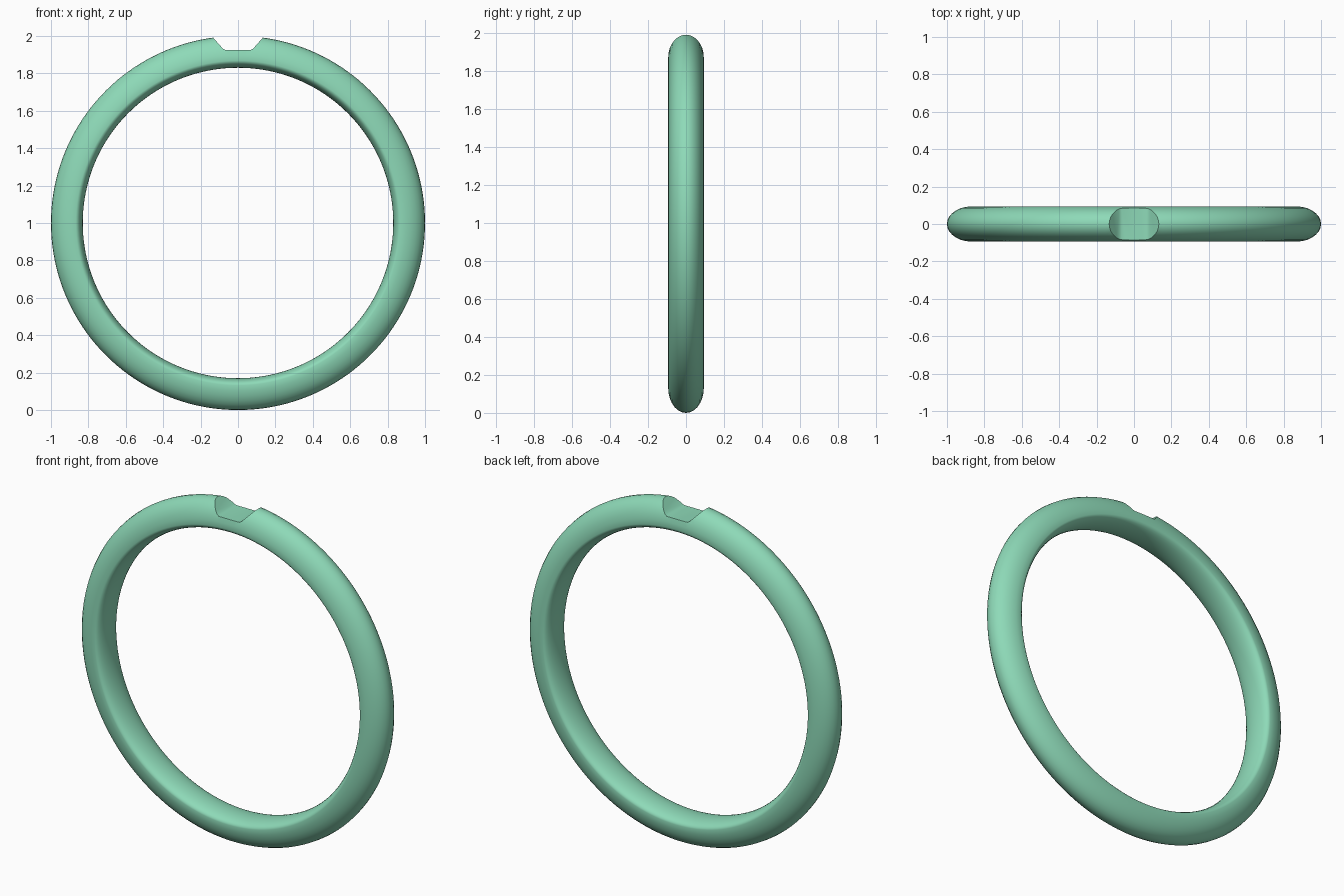
import bpy, bmesh
from math import sin, cos, pi

if "Cube" in bpy.data.objects:
    bpy.data.objects.remove(bpy.data.objects["Cube"])

# Coloured material
green = bpy.data.materials.new("mint_green")
green.diffuse_color = (0.27, 0.70, 0.48, 1)
green.use_nodes = True
green.node_tree.nodes["Principled BSDF"].inputs["Base Color"].default_value = green.diffuse_color


def make_object(name, bm):
    bmesh.ops.recalc_face_normals(bm, faces=bm.faces)
    mesh = bpy.data.meshes.new(name)
    bm.to_mesh(mesh)
    bm.free()
    obj = bpy.data.objects.new(name, mesh)
    bpy.context.collection.objects.link(obj)
    return obj


# Band cross-section (radius, y): domed outside, gently curved inside
HALF_W, SIDE_R, OUT, INN, STEPS = 0.094, 0.868, 0.132, 0.038, 14
profile = []
for i in range(2 * STEPS):
    t = pi * i / STEPS
    depth = OUT if cos(t) > 0 else INN
    profile.append((SIDE_R + depth * cos(t), HALF_W * sin(t)))

# Ring band: the cross-section swept round the y axis
SEG = 160
bm = bmesh.new()
rings = []
for s in range(SEG):
    a = 2 * pi * s / SEG
    rings.append([bm.verts.new((r * sin(a), y, 1 + r * cos(a))) for r, y in profile])
n = len(profile)
for s in range(SEG):
    a, b = rings[s], rings[(s + 1) % SEG]
    for i in range(n):
        j = (i + 1) % n
        bm.faces.new((a[i], a[j], b[j], b[i]))
band = make_object("ring_band", bm)
band.data.materials.append(green)

# Notch cutter: sloped sides, flat floor, extruded across the band
half = [(0.066, 1.924), (0.08, 1.931), (0.133, 1.9911), (0.185, 2.05)]
outline = half + [(-x, z) for x, z in reversed(half)]
bm = bmesh.new()
face = bm.faces.new([bm.verts.new((x, -0.2, z)) for x, z in outline])
ext = bmesh.ops.extrude_face_region(bm, geom=[face])
bmesh.ops.translate(bm, vec=(0, 0.4, 0),
                    verts=[v for v in ext["geom"] if isinstance(v, bmesh.types.BMVert)])
cutter = make_object("notch_cutter", bm)

# Cut the notch into the top of the band
cut = band.modifiers.new("notch", 'BOOLEAN')
cut.operation = 'DIFFERENCE'
cut.solver = 'EXACT'
cut.object = cutter
bpy.context.view_layer.objects.active = band
band.select_set(True)
bpy.ops.object.modifier_apply(modifier=cut.name)
bpy.data.objects.remove(cutter)
bpy.ops.object.shade_smooth_by_angle(angle=0.5)
